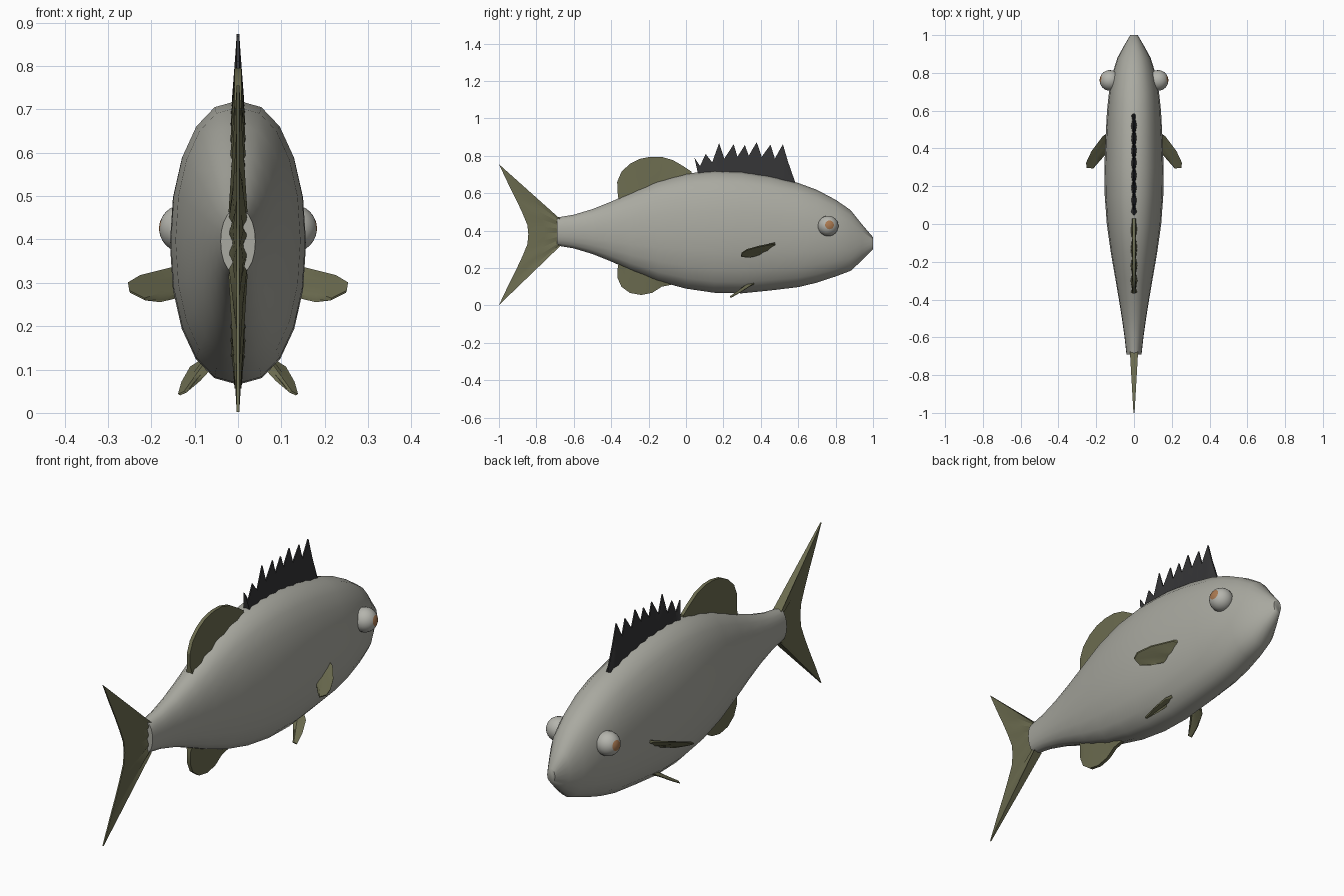
import bpy, bmesh, math
from mathutils import Vector


def mat(name, rgb):
    m = bpy.data.materials.new(name)
    m.diffuse_color = (*rgb, 1)
    return m


SKIN = mat("grey skin", (0.40, 0.40, 0.355))
FIN = mat("olive fin", (0.15, 0.15, 0.08))
SPINE = mat("black spine", (0.035, 0.035, 0.037))
WHITE = mat("eye white", (0.46, 0.46, 0.42))
IRIS = mat("amber iris", (0.40, 0.19, 0.08))


def finish(bm, name, mats, angle):
    bmesh.ops.recalc_face_normals(bm, faces=bm.faces)
    me = bpy.data.meshes.new(name)
    bm.to_mesh(me)
    bm.free()
    ob = bpy.data.objects.new(name, me)
    bpy.context.collection.objects.link(ob)
    for m in mats:
        me.materials.append(m)
    bpy.context.view_layer.objects.active = ob
    ob.select_set(True)
    bpy.ops.object.shade_smooth_by_angle(angle=math.radians(angle))
    ob.select_set(False)
    return ob


def fin(name, rays, m, thick_root, thick_tip, normal=(1, 0, 0)):
    """Solid fin lofted through (root, tip) rays, ribbed by alternating thickness."""
    bm = bmesh.new()
    n = Vector(normal).normalized()
    rows = []
    for i, (a, b) in enumerate(rays):
        a, b = Vector(a), Vector(b)
        rib = 1.0 if i % 2 == 0 else 0.6
        c = a.lerp(b, 0.5)
        ta, tb = thick_root * rib, thick_tip
        tc = (ta + tb) / 2
        rows.append([bm.verts.new(p) for p in (
            a + n * ta, c + n * tc, b + n * tb, b - n * tb, c - n * tc, a - n * ta)])
    for r, s in zip(rows, rows[1:]):
        for k in range(6):
            bm.faces.new((r[k], r[(k + 1) % 6], s[(k + 1) % 6], s[k]))
    bm.faces.new(rows[0])
    bm.faces.new(rows[-1])
    return finish(bm, name, [m], 25)


def flat(rays):
    """Rays given as (root y, root z, tip y, tip z) on the centre plane."""
    return [((0, a, b), (0, c, d)) for a, b, c, d in rays]


# Body: lofted oval sections (y, bottom, top, half width)
sections = [
    (-0.69, 0.32, 0.47, 0.040), (-0.60, 0.305, 0.485, 0.050), (-0.50, 0.275, 0.515, 0.064),
    (-0.40, 0.235, 0.555, 0.080), (-0.30, 0.19, 0.60, 0.097), (-0.15, 0.13, 0.665, 0.123),
    (0.0, 0.09, 0.705, 0.144), (0.15, 0.068, 0.72, 0.155), (0.30, 0.065, 0.715, 0.157),
    (0.45, 0.08, 0.692, 0.151), (0.60, 0.098, 0.655, 0.143), (0.70, 0.122, 0.618, 0.132),
    (0.80, 0.155, 0.565, 0.113), (0.88, 0.185, 0.51, 0.088), (0.94, 0.24, 0.435, 0.055),
    (1.0, 0.30, 0.365, 0.020)]
SIDES = 20
bm = bmesh.new()
rings = []
for y, lo, hi, w in sections:
    ring = []
    for k in range(SIDES):
        t = 2 * math.pi * k / SIDES
        c, s = math.cos(t), math.sin(t)
        x = math.copysign(abs(c) ** 0.9, c) * w
        z = (lo + hi) / 2 + math.copysign(abs(s) ** 0.95, s) * (hi - lo) / 2
        ring.append(bm.verts.new((x, y, z)))
    rings.append(ring)
for r, s in zip(rings, rings[1:]):
    for k in range(SIDES):
        j = (k + 1) % SIDES
        bm.faces.new((r[k], r[j], s[j], s[k]))
bm.faces.new(rings[0])
bm.faces.new(rings[-1])
finish(bm, "body", [SKIN], 50)

# Tail fin: upper half of the rays, then mirrored about the middle height
upper = [(-0.67, 0.46, -1.0, 0.755), (-0.67, 0.45, -0.955, 0.66), (-0.67, 0.44, -0.91, 0.57),
         (-0.67, 0.425, -0.875, 0.495), (-0.67, 0.41, -0.848, 0.43)]
lower = [(a, 0.78 - b, c, 0.757 - d) for a, b, c, d in reversed(upper)]
fin("tail_fin", flat(upper + [(-0.67, 0.39, -0.843, 0.38)] + lower), FIN, 0.022, 0.003)

# Rear dorsal fin and anal fin
fin("rear_dorsal_fin", flat([
    (-0.36, 0.56, -0.365, 0.60), (-0.34, 0.57, -0.368, 0.66), (-0.30, 0.59, -0.345, 0.715),
    (-0.26, 0.60, -0.30, 0.757), (-0.22, 0.62, -0.25, 0.783), (-0.18, 0.64, -0.19, 0.795),
    (-0.13, 0.65, -0.13, 0.794), (-0.08, 0.67, -0.07, 0.777), (-0.03, 0.68, -0.015, 0.745),
    (0.03, 0.69, 0.03, 0.715)]), FIN, 0.018, 0.008)
fin("anal_fin", flat([
    (-0.36, 0.23, -0.365, 0.20), (-0.34, 0.22, -0.365, 0.145), (-0.31, 0.21, -0.345, 0.10),
    (-0.27, 0.19, -0.30, 0.067), (-0.23, 0.18, -0.24, 0.056), (-0.19, 0.16, -0.18, 0.068),
    (-0.14, 0.14, -0.13, 0.10), (-0.08, 0.125, -0.08, 0.11)]), FIN, 0.018, 0.008)

# Spiny dorsal fin: tall spines alternating with notches
tips = [(0.045, 0.79), (0.075, 0.745), (0.105, 0.81), (0.14, 0.765), (0.177, 0.868),
        (0.205, 0.785), (0.255, 0.862), (0.275, 0.795), (0.315, 0.858), (0.335, 0.80),
        (0.378, 0.873), (0.405, 0.795), (0.452, 0.86), (0.475, 0.785), (0.518, 0.862),
        (0.545, 0.77), (0.585, 0.655)]
fin("spiny_dorsal_fin", flat([
    (0.065 + 0.52 * i / 16, 0.70 - 0.06 * (i / 16) ** 2, y, z)
    for i, (y, z) in enumerate(tips)]), SPINE, 0.016, 0.003)

# Paired parts
for side, s in (("left", -1), ("right", 1)):
    pectoral = [((0.14, 0.47, 0.325), (0.185, 0.475, 0.332)),
                ((0.14, 0.46, 0.315), (0.225, 0.385, 0.315)),
                ((0.14, 0.44, 0.30), (0.253, 0.325, 0.298)),
                ((0.14, 0.42, 0.29), (0.25, 0.298, 0.28)),
                ((0.14, 0.40, 0.28), (0.215, 0.295, 0.262)),
                ((0.14, 0.38, 0.27), (0.18, 0.335, 0.258))]
    pectoral[0] = ((0.14, 0.48, 0.33), (0.165, 0.465, 0.33))
    pelvic = [((0.075, 0.37, 0.12), (0.108, 0.345, 0.105)),
              ((0.075, 0.355, 0.12), (0.128, 0.29, 0.07)),
              ((0.075, 0.34, 0.115), (0.136, 0.24, 0.042)),
              ((0.075, 0.325, 0.11), (0.122, 0.235, 0.048)),
              ((0.075, 0.31, 0.10), (0.09, 0.285, 0.075))]
    for name, rays, n in (("pectoral_fin", pectoral, (0.3 * s, -0.3, 0.9)),
                          ("pelvic_fin", pelvic, (0.8 * s, 0.1, 0.5))):
        rays = [((a[0] * s, *a[1:]), (b[0] * s, *b[1:])) for a, b in rays]
        fin(f"{side}_{name}", rays, FIN, 0.009, 0.003, n)

    # Eye with an iris cap facing outward
    bm = bmesh.new()
    bmesh.ops.create_uvsphere(bm, u_segments=20, v_segments=14, radius=0.055)
    axis = Vector((s, 0.15, 0.12)).normalized()
    turn = Vector((0, 0, 1)).rotation_difference(axis).to_matrix()
    bmesh.ops.rotate(bm, cent=(0, 0, 0), matrix=turn, verts=bm.verts)
    for f in bm.faces:
        f.material_index = int(f.calc_center_median().normalized().dot(axis) > 0.86)
    bmesh.ops.translate(bm, vec=(0.127 * s, 0.76, 0.425), verts=bm.verts)
    finish(bm, f"{side}_eye", [WHITE, IRIS], 50)
